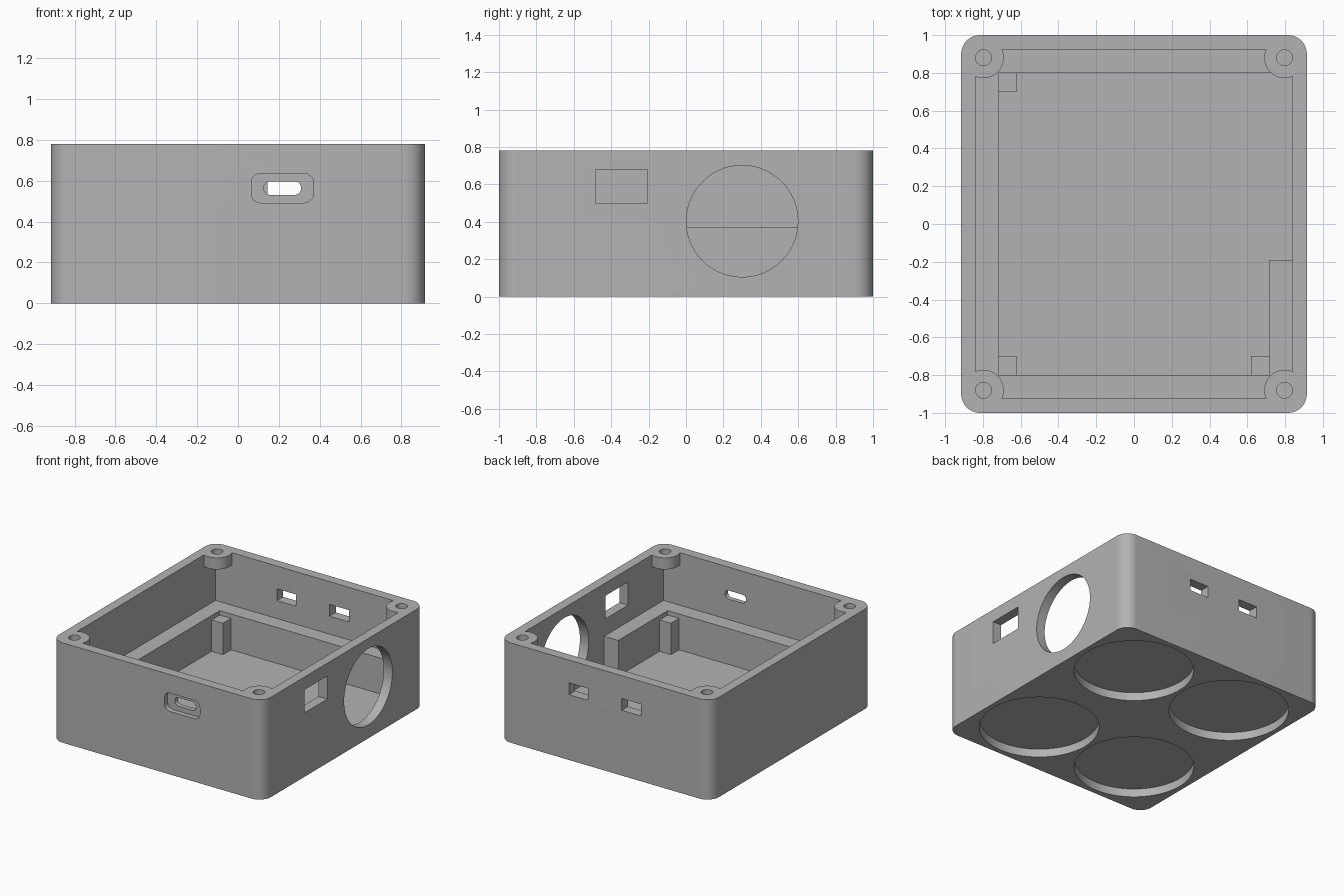
import bpy, bmesh, math

if "Cube" in bpy.data.objects:
    bpy.data.objects.remove(bpy.data.objects["Cube"])

# Overall sizes
HX, HY, H = 0.915, 1.0, 0.78
INX, INY = 0.84, 0.923        # inside of the walls
LEDGE, FLOOR = 0.37, 0.09
PX, PY = 0.718, 0.80          # inside of the ledge
BX, BY = 0.797, 0.88          # screw bosses

grey = bpy.data.materials.new("Grey plastic")
grey.use_nodes = True
color = (0.45, 0.45, 0.45, 1)
grey.diffuse_color = color
grey.node_tree.nodes["Principled BSDF"].inputs["Base Color"].default_value = color


def finish(name, bm):
    bmesh.ops.recalc_face_normals(bm, faces=bm.faces[:])
    mesh = bpy.data.meshes.new(name)
    bm.to_mesh(mesh)
    bm.free()
    mesh.materials.append(grey)
    obj = bpy.data.objects.new(name, mesh)
    bpy.context.collection.objects.link(obj)
    return obj


def block(name, lo, hi, axis=None, radius=0, segments=12):
    """Box between two corners, with edges along one axis optionally rounded."""
    bm = bmesh.new()
    bmesh.ops.create_cube(bm, size=1)
    for v in bm.verts:
        v.co = [lo[i] if v.co[i] < 0 else hi[i] for i in range(3)]
    if radius:
        edges = [e for e in bm.edges
                 if abs(e.verts[0].co[axis] - e.verts[1].co[axis]) > 1e-5]
        bmesh.ops.bevel(bm, geom=edges, offset=radius, segments=segments,
                        profile=0.5, affect='EDGES')
    return finish(name, bm)


def cylinder(name, x, y, z0, z1, r, sides=64):
    bm = bmesh.new()
    bmesh.ops.create_cone(bm, cap_ends=True, segments=sides, radius1=r,
                          radius2=r, depth=z1 - z0)
    bmesh.ops.translate(bm, verts=bm.verts[:], vec=(x, y, (z0 + z1) / 2))
    return finish(name, bm)


def cut(target, cutter):
    """Subtract the cutter and discard it."""
    mod = target.modifiers.new("cut", 'BOOLEAN')
    mod.operation, mod.solver, mod.object = 'DIFFERENCE', 'EXACT', cutter
    bpy.context.view_layer.objects.active = target
    bpy.ops.object.modifier_apply(modifier=mod.name)
    bpy.data.objects.remove(cutter)


corners = [(sx, sy) for sx in (-1, 1) for sy in (-1, 1)]
body = block("enclosure_body", (-HX, -HY, 0), (HX, HY, H), 2, 0.1, 16)

# Upper cavity, leaving short screw bosses in the corners
cavity = block("cavity", (-INX, -INY, LEDGE), (INX, INY, 1))
for sx, sy in corners:
    cut(cavity, cylinder("boss", sx * BX, sy * BY, H - 0.09, 1.1, 0.108))
cut(body, cavity)

# Lower pocket, leaving three support posts
pocket = block("pocket", (-PX, -PY, FLOOR), (PX, PY, 0.5))
for sx, sy in corners[:3]:
    xs = sorted((sx * 0.62, sx * 0.78))
    ys = sorted((sy * 0.70, sy * 0.86))
    cut(pocket, block("post", (xs[0], ys[0], 0), (xs[1], ys[1], 0.335)))
cut(body, pocket)

# Gap in the ledge beside the round opening
cut(body, block("ledge_gap", (0.6, -0.19, FLOOR), (INX, PY, 0.5)))

# Screw holes and round recesses in the underside
for sx, sy in corners:
    cut(body, cylinder("screw_hole", sx * BX, sy * BY, 0.6, 1, 0.042, 32))
    cut(body, cylinder("foot_recess", sx * 0.445, sy * 0.53, -0.1, 0.065, 0.43, 96))

# Front port: shallow rounded recess with a slot through it
cut(body, block("port_recess", (0.065, -1.1, 0.492), (0.37, -0.96, 0.635), 1, 0.045))
cut(body, block("port_slot", (0.126, -1.1, 0.53), (0.309, -0.85, 0.597), 1, 0.0333))

# Back windows
for x in (-0.228, 0.228):
    cut(body, block("back_window", (x - 0.083, 0.85, 0.51), (x + 0.083, 1.1, 0.602)))

# Side window and large round side opening
cut(body, block("side_window", (0.8, -0.485, 0.50), (1.1, -0.205, 0.68)))
opening = cylinder("side_opening", 0, 0, -0.15, 0.15, 0.298, 96)
opening.rotation_euler = (0, math.pi / 2, 0)
opening.location = (0.95, 0.30, 0.403)
bpy.context.view_layer.update()
cut(body, opening)

# Smooth round surfaces, crisp edges
bpy.ops.object.select_all(action='DESELECT')
body.select_set(True)
bpy.context.view_layer.objects.active = body
bpy.ops.object.shade_smooth_by_angle(angle=math.radians(30))
